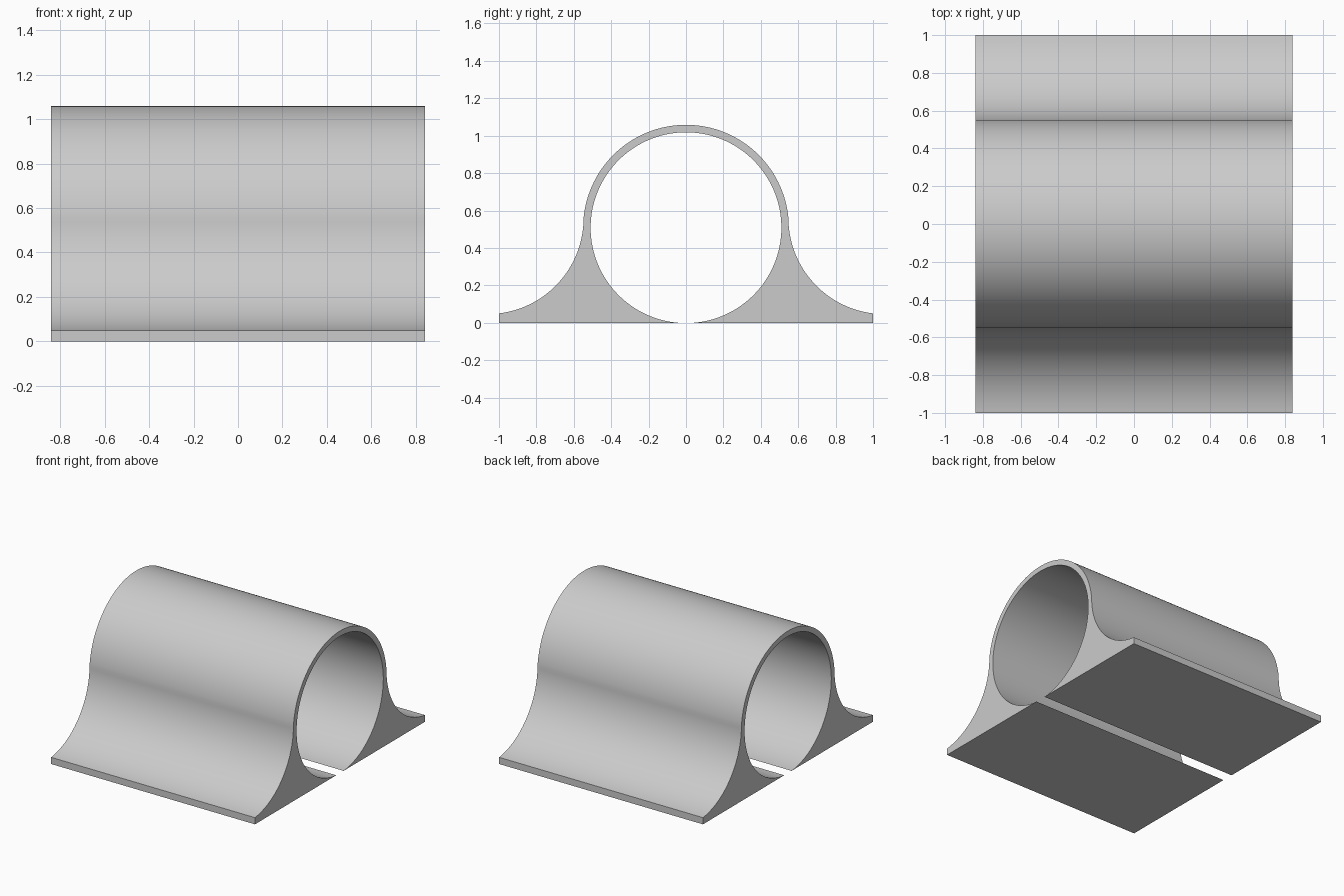
import bpy
import bmesh
from math import sin, cos, asin, atan2, pi, sqrt

cube = bpy.data.objects.get("Cube")
if cube:
    bpy.data.objects.remove(cube, do_unlink=True)

HALF_LENGTH = 0.84
BORE, OUTER = 0.51, 0.55
GAP, EDGE = 0.043, 0.05
CENTRE = sqrt(BORE ** 2 - GAP ** 2)


def arc(cy, cz, r, a0, a1, n):
    """Points along a circular arc in the YZ plane."""
    steps = [a0 + (a1 - a0) * i / n for i in range(n + 1)]
    return [(cy + r * cos(a), cz + r * sin(a)) for a in steps]


# Concave flank: leaves the tube vertically and lands on the foot's edge
start_z = 0.56
start_a = asin((start_z - CENTRE) / OUTER)
start_y = OUTER * cos(start_a)
dy, dz = 1 - start_y, start_z - EDGE
flank_r = (dy ** 2 + dz ** 2) / (2 * dy)
flank_y = start_y + flank_r
end_a = atan2(EDGE - start_z, 1 - flank_y) % (2 * pi)

# Half of the section, from the inside crown round the foot to the outside crown
half = arc(0, CENTRE, BORE, pi / 2, -asin(CENTRE / BORE), 64)
half += [(1, 0)]
half += arc(flank_y, start_z, flank_r, end_a, pi, 32)
half += arc(0, CENTRE, OUTER, start_a, pi / 2, 36)[1:]
section = half + [(-y, z) for y, z in reversed(half[1:-1])]

# Extrude the section along x
bm = bmesh.new()
face = bm.faces.new([bm.verts.new((-HALF_LENGTH, y, z)) for y, z in section])
grown = bmesh.ops.extrude_face_region(bm, geom=[face], use_keep_orig=True)
verts = [v for v in grown["geom"] if isinstance(v, bmesh.types.BMVert)]
bmesh.ops.translate(bm, verts=verts, vec=(2 * HALF_LENGTH, 0, 0))
bmesh.ops.recalc_face_normals(bm, faces=bm.faces)
mesh = bpy.data.meshes.new("tube_clamp")
bm.to_mesh(mesh)
bm.free()

# Plain grey finish
grey = bpy.data.materials.new("light grey")
grey.use_nodes = True
colour = (0.6, 0.6, 0.6, 1)
grey.diffuse_color = colour
grey.node_tree.nodes["Principled BSDF"].inputs["Base Color"].default_value = colour
mesh.materials.append(grey)

clamp = bpy.data.objects.new("tube_clamp", mesh)
bpy.context.collection.objects.link(clamp)
bpy.ops.object.select_all(action="DESELECT")
clamp.select_set(True)
bpy.context.view_layer.objects.active = clamp
bpy.ops.object.shade_smooth_by_angle(angle=pi / 6)
